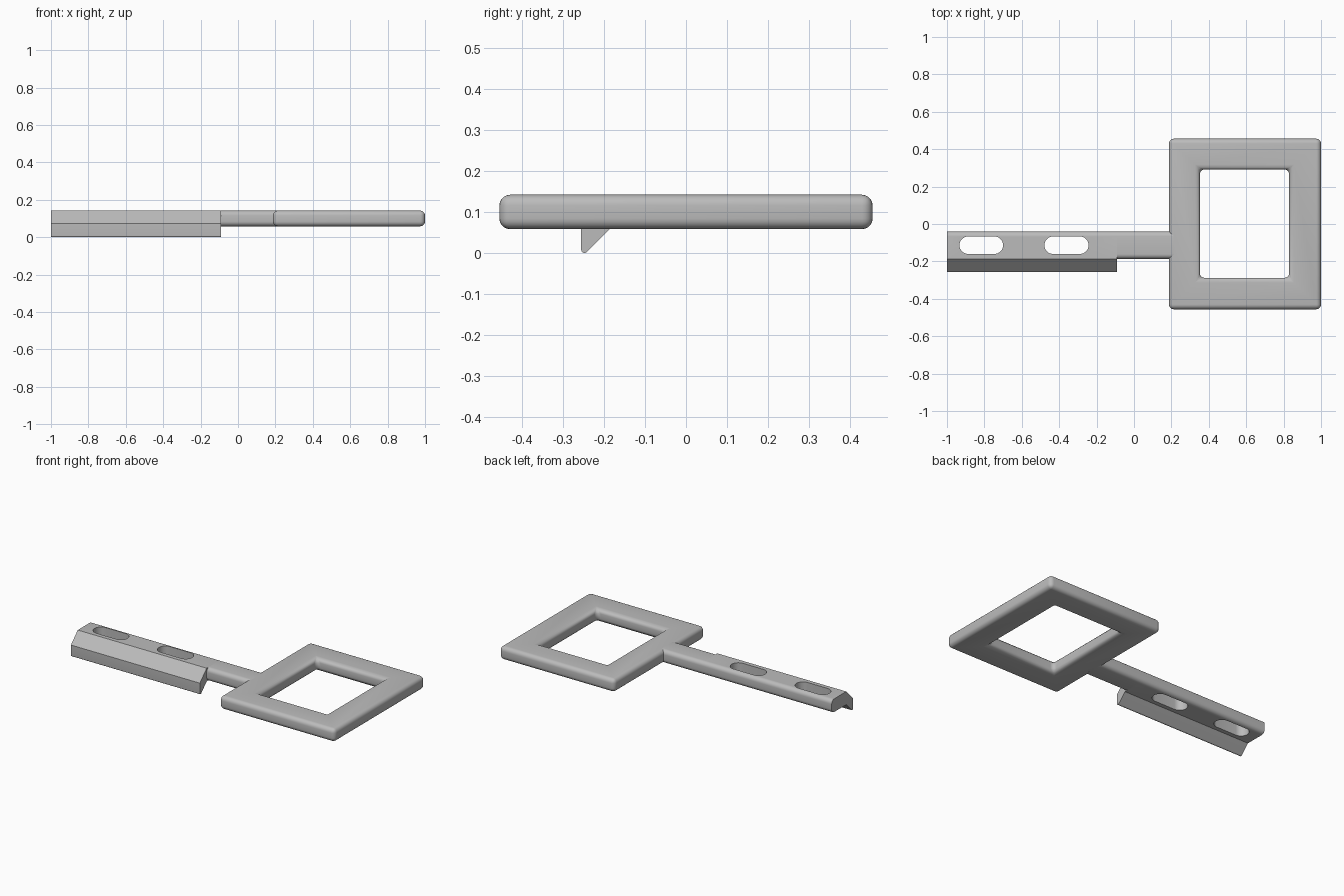
import bpy, bmesh, math
from mathutils import Vector

cube = bpy.data.objects.get("Cube")
if cube:
    bpy.data.objects.remove(cube, do_unlink=True)

BOTTOM, TOP = 0.058, 0.142
ROUND = 0.026
ARM_BACK, ARM_FRONT = -0.04, -0.187

grey = bpy.data.materials.new("plain grey")
grey.use_nodes = True
colour = (0.5, 0.5, 0.5, 1)
grey.diffuse_color = colour
grey.node_tree.nodes["Principled BSDF"].inputs["Base Color"].default_value = colour


def make_object(name, bm):
    bmesh.ops.recalc_face_normals(bm, faces=bm.faces)
    mesh = bpy.data.meshes.new(name)
    bm.to_mesh(mesh)
    bm.free()
    mesh.materials.append(grey)
    obj = bpy.data.objects.new(name, mesh)
    bpy.context.collection.objects.link(obj)
    return obj


def smooth(obj):
    bpy.ops.object.select_all(action="DESELECT")
    obj.select_set(True)
    bpy.context.view_layer.objects.active = obj
    bpy.ops.object.shade_smooth_by_angle(angle=math.radians(32))


def rounded(corners, steps=6):
    """Outline from (u, v, radius) corners, each rounded by an arc."""
    out = []
    for i, (u, v, r) in enumerate(corners):
        p = Vector((u, v))
        if r == 0:
            out.append(p)
            continue
        a = (Vector(corners[i - 1][:2]) - p).normalized()
        b = (Vector(corners[(i + 1) % len(corners)][:2]) - p).normalized()
        half = a.angle(b) / 2
        centre = p + (a + b).normalized() * r / math.sin(half)
        start = p + a * r / math.tan(half) - centre
        end = p + b * r / math.tan(half) - centre
        sweep = math.pi - 2 * half
        for k in range(steps + 1):
            t = k / steps
            arc = start * math.sin((1 - t) * sweep) + end * math.sin(t * sweep)
            out.append(centre + arc / math.sin(sweep))
    return out


def extrude(name, points, offset):
    bm = bmesh.new()
    face = bm.faces.new([bm.verts.new(p) for p in points])
    moved = bmesh.ops.extrude_face_region(bm, geom=[face], use_keep_orig=True)
    verts = [g for g in moved["geom"] if isinstance(g, bmesh.types.BMVert)]
    bmesh.ops.translate(bm, verts=verts, vec=offset)
    return make_object(name, bm)


def along_x(name, corners, x0, x1):
    points = [(x0, p.x, p.y) for p in rounded(corners)]
    return extrude(name, points, (x1 - x0, 0, 0))


# Square frame: a flat ring with every edge rounded
def rectangle(x0, x1, y0, y1):
    return [(x0, y0, BOTTOM), (x1, y0, BOTTOM), (x1, y1, BOTTOM), (x0, y1, BOTTOM)]


bm = bmesh.new()
outer = [bm.verts.new(p) for p in rectangle(0.187, 1.0, -0.456, 0.456)]
inner = [bm.verts.new(p) for p in rectangle(0.352, 0.83, -0.288, 0.292)]
ring = []
for i in range(4):
    j = (i + 1) % 4
    ring.append(bm.faces.new((outer[i], outer[j], inner[j], inner[i])))
raised = bmesh.ops.extrude_face_region(bm, geom=ring, use_keep_orig=True)
bmesh.ops.translate(bm, vec=(0, 0, TOP - BOTTOM),
                    verts=[g for g in raised["geom"] if isinstance(g, bmesh.types.BMVert)])
bmesh.ops.recalc_face_normals(bm, faces=bm.faces)
edges = [e for e in bm.edges if e.calc_face_angle(0) > 0.5]
bmesh.ops.bevel(bm, geom=edges, offset=ROUND, segments=5, profile=0.5, affect="EDGES")
smooth(make_object("square_frame", bm))

# Neck joining the arm to the frame
neck = along_x("neck", [(ARM_BACK, BOTTOM, ROUND), (ARM_BACK, TOP, ROUND),
                        (ARM_FRONT, TOP, ROUND), (ARM_FRONT, BOTTOM, ROUND)], -0.09, 0.212)
smooth(neck)

# Slotted arm with a sloping lip along its front
arm = along_x("slotted_arm", [
    (ARM_BACK, BOTTOM, ROUND), (ARM_BACK, TOP, ROUND), (ARM_FRONT, TOP, 0),
    (-0.256, 0.073, 0), (-0.256, 0, 0.008), (-0.245, 0, 0.004),
    (ARM_FRONT, BOTTOM, 0)], -1.0, -0.09)

# Two long slots through the arm
for x0, x1 in ((-0.933, -0.70), (-0.479, -0.243)):
    r = 0.046
    corners = [(x0, -0.16, r), (x1, -0.16, r), (x1, -0.067, r), (x0, -0.067, r)]
    cutter = extrude("slot_cutter", [(p.x, p.y, 0.02) for p in rounded(corners, 8)], (0, 0, 0.2))
    cutter.hide_render = True
    cut = arm.modifiers.new("slot", "BOOLEAN")
    cut.operation = "DIFFERENCE"
    cut.solver = "EXACT"
    cut.object = cutter
    bpy.context.view_layer.objects.active = arm
    bpy.ops.object.modifier_apply(modifier=cut.name)
    bpy.data.objects.remove(cutter, do_unlink=True)
smooth(arm)
